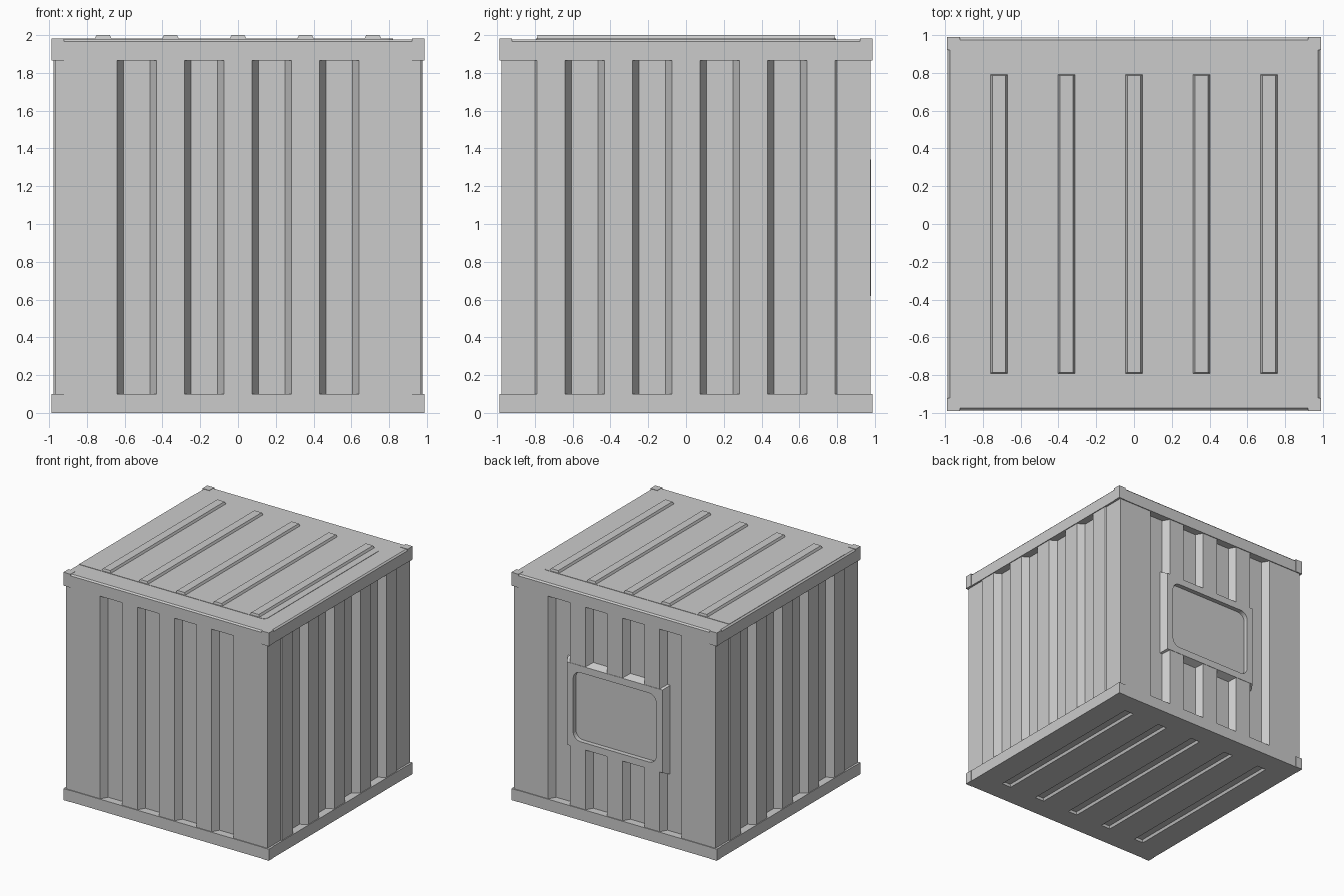
import bpy, bmesh, math
from mathutils import Matrix, Vector

cube = bpy.data.objects.get("Cube")
if cube:
    bpy.data.objects.remove(cube, do_unlink=True)

WALL, FRAME, CAP = 0.978, 0.985, 0.988     # half widths
LOW, HIGH, ROOF = 0.10, 1.865, 1.978       # heights
DEPTH, PITCH = 0.06, 0.357                 # corrugation
STEP, CHAMFER = 0.01, 0.012

grey = bpy.data.materials.new("painted_grey_steel")
grey.use_nodes = True
COLOUR = (0.6, 0.6, 0.6, 1)
grey.diffuse_color = COLOUR
grey.node_tree.nodes["Principled BSDF"].inputs["Base Color"].default_value = COLOUR


def finish(name, bm):
    bmesh.ops.recalc_face_normals(bm, faces=bm.faces)
    mesh = bpy.data.meshes.new(name)
    bm.to_mesh(mesh)
    bm.free()
    mesh.materials.append(grey)
    ob = bpy.data.objects.new(name, mesh)
    bpy.context.collection.objects.link(ob)
    return ob


def loft(bm, lower, upper, z0, z1):
    """Solid between two outlines with equal point counts."""
    a = [bm.verts.new((x, y, z0)) for x, y in lower]
    b = [bm.verts.new((x, y, z1)) for x, y in upper]
    bm.faces.new(a[::-1])
    bm.faces.new(b)
    n = len(a)
    for i in range(n):
        j = (i + 1) % n
        bm.faces.new((a[i], a[j], b[j], b[i]))


def rect(x0, x1, y0, y1):
    return [(x0, y0), (x1, y0), (x1, y1), (x0, y1)]


def rounded(hw, hh, r, steps=6):
    pts = []
    for k, (sx, sy) in enumerate([(1, 1), (-1, 1), (-1, -1), (1, -1)]):
        for i in range(steps + 1):
            a = math.pi / 2 * (k + i / steps)
            pts.append((sx * (hw - r) + r * math.cos(a), sy * (hh - r) + r * math.sin(a)))
    return pts


def boolean(ob, tool, operation):
    mod = ob.modifiers.new(operation.lower(), 'BOOLEAN')
    mod.operation, mod.object, mod.solver = operation, tool, 'EXACT'
    bpy.context.view_layer.objects.active = ob
    bpy.ops.object.modifier_apply(modifier=mod.name)
    bpy.data.objects.remove(tool, do_unlink=True)


def long_bars(bm, z0, z1, base, top):
    """Five tapered bars running front to back."""
    for i in range(-2, 3):
        x = i * PITCH
        loft(bm, rect(x - base, x + base, -0.79, 0.79),
             rect(x - top, x + top, -0.785, 0.785), z0, z1)


def side_profile(stepped):
    """Corrugation as (position along the wall, distance from centre)."""
    pts = []
    for i in range(4):
        c = (i - 1.5) * PITCH
        pts += [(c - 0.105, WALL), (c - 0.07, WALL - DEPTH),
                (c + 0.07, WALL - DEPTH), (c + 0.105, WALL)]
    if stepped:
        return ([(-0.80, WALL - STEP), (-0.79, WALL)] + pts
                + [(0.79, WALL), (0.80, WALL - STEP)])
    return [(STEP - WALL, WALL)] + pts + [(WALL - STEP, WALL)]


# Corrugated walls: the side profile turned around the four sides
outline = []
for k in range(4):
    turn = Matrix.Rotation(k * math.pi / 2, 2)
    outline += [tuple(turn @ Vector((t, -d))) for t, d in side_profile(k % 2 == 1)]
bm = bmesh.new()
loft(bm, outline, outline, LOW - 0.01, HIGH + 0.01)
walls = finish("corrugated_walls", bm)

# Back window: surround joined to the wall, then a rounded recess
to_back = Matrix.Translation((0, 0, 0.98)) @ Matrix.Rotation(-math.pi / 2, 4, 'X')
bm = bmesh.new()
loft(bm, rect(-0.50, 0.50, -0.395, 0.395), rect(-0.46, 0.46, -0.36, 0.36), 0.90, WALL + 0.002)
bm.transform(to_back)
boolean(walls, finish("window_surround", bm), 'UNION')
bm = bmesh.new()
opening = rounded(0.40, 0.30, 0.07)
loft(bm, opening, opening, 0.94, 1.2)
bm.transform(to_back)
boolean(walls, finish("window_cutter", bm), 'DIFFERENCE')

# Bottom frame with pressed channels underneath
bm = bmesh.new()
base = rect(-FRAME, FRAME, -FRAME, FRAME)
loft(bm, base, base, 0, LOW)
bottom = finish("bottom_frame", bm)
bm = bmesh.new()
long_bars(bm, -0.002, 0.022, 0.046, 0.035)
boolean(bottom, finish("channel_cutter", bm), 'DIFFERENCE')

# Top frame with chamfered upper edge
bm = bmesh.new()
edge = FRAME - CHAMFER
loft(bm, base, base, HIGH, ROOF - CHAMFER)
loft(bm, base, rect(-edge, edge, -edge, edge), ROOF - CHAMFER, ROOF)
finish("top_frame", bm)

# Corner castings, top and bottom
for level, z0, z1 in (("top", HIGH, 1.981), ("bottom", 0, LOW)):
    bm = bmesh.new()
    for sx in (-1, 1):
        for sy in (-1, 1):
            xs = sorted((sx * 0.92, sx * CAP))
            ys = sorted((sy * 0.92, sy * CAP))
            loft(bm, rect(*xs, *ys), rect(*xs, *ys), z0, z1)
    finish(level + "_corner_castings", bm)

# Roof panel: rounded at the left end, running out to the right edge
bm = bmesh.new()
panel = [(max(-edge, x - 0.13), y) for x, y in rounded(0.95, 0.795, 0.04)]
loft(bm, panel, panel, ROOF - 0.01, ROOF + 0.003)
finish("roof_panel", bm)

# Roof ribs
bm = bmesh.new()
long_bars(bm, ROOF, 2, 0.046, 0.035)
finish("roof_ribs", bm)
